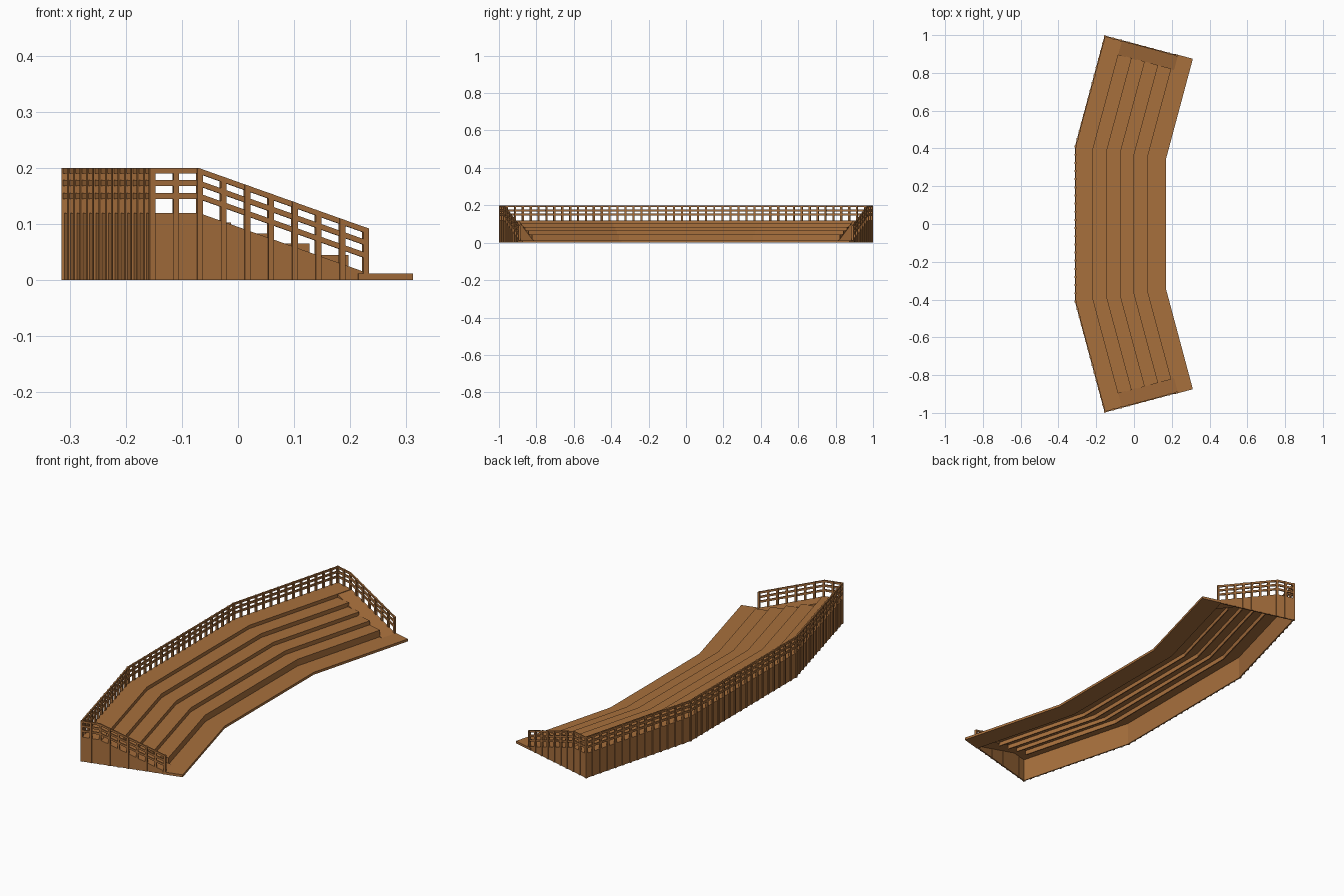
import bpy, bmesh, math

if "Cube" in bpy.data.objects:
    bpy.data.objects.remove(bpy.data.objects["Cube"])

A = math.radians(15)                # wing angle
TAN = math.tan(A / 2)
BACK, HALF, WING, DEPTH = -0.315, 0.41, 0.611, 0.485
UX, UY = math.sin(A), math.cos(A)   # direction along a wing
FLAT, LOW = 0.09, 0.404             # where the end slope starts and stops
AISLE = 0.08                        # width of the ramp at each end

wood = bpy.data.materials.new("brown_wood")
wood.diffuse_color = (0.39, 0.16, 0.046, 1)
wood.use_nodes = True
wood.node_tree.nodes["Principled BSDF"].inputs["Base Color"].default_value = wood.diffuse_color


def corner(side, s):
    """Mitred bend between middle and wing, s = distance from the back."""
    return BACK + s, side * (HALF - s * TAN)


def end(side, s, t):
    """Point on a wing, t = distance in from its outer end."""
    k = WING - t
    return (BACK + UX * k + UY * s, side * (HALF + UY * k - UX * s))


def loft(bm, rings):
    loops = [[bm.verts.new(p) for p in r] for r in rings]
    n = len(loops[0])
    for a, b in zip(loops, loops[1:]):
        for i in range(n):
            j = (i + 1) % n
            bm.faces.new((a[i], a[j], b[j], b[i]))
    bm.faces.new(loops[0])
    bm.faces.new(loops[-1])


def finish(name, bm):
    bmesh.ops.recalc_face_normals(bm, faces=bm.faces[:])
    me = bpy.data.meshes.new(name)
    bm.to_mesh(me)
    bm.free()
    me.materials.append(wood)
    bpy.context.collection.objects.link(bpy.data.objects.new(name, me))


def sweep(bm, s0, s1, z0, z1, inset):
    """Rectangular section swept along all three segments."""
    sec = [(s0, z0), (s1, z0), (s1, z1), (s0, z1)]
    loft(bm, [[(*f(s), z) for s, z in sec] for f in (
        lambda s: end(-1, s, inset), lambda s: corner(-1, s),
        lambda s: corner(1, s), lambda s: end(1, s, inset))])


def end_panel(bm, side, profile, t0, t1):
    """Upright profile in (s, z) given a thickness along the wing."""
    loft(bm, [[(*end(side, s, t), z) for s, z in profile] for t in (t0, t1)])


def slope(s, top, bottom):
    k = min(max((s - FLAT) / (LOW - FLAT), 0), 1)
    return top + (bottom - top) * k


# Upper deck and front base plate, full length
bm = bmesh.new()
sweep(bm, 0.004, 0.098, 0.112, 0.12, 0.004)
finish("upper_deck", bm)
bm = bmesh.new()
sweep(bm, 0.385, DEPTH, 0, 0.012, 0)
finish("base_plate", bm)

# Seating tiers: tread plus riser board
fronts = [0.098, 0.171, 0.243, 0.316, 0.388]
tops = [0.12, 0.103, 0.083, 0.065, 0.045]
bm = bmesh.new()
for i, (s, z) in enumerate(zip(fronts, tops)):
    if i:
        sweep(bm, fronts[i - 1] - 0.003, s, z - 0.006, z, AISLE)
    sweep(bm, s - 0.005, s, max(z - 0.045, 0.004), z - 0.0005, AISLE)
finish("seating_tiers", bm)

# Back wall
bm = bmesh.new()
sweep(bm, 0.004, 0.01, 0, 0.12, 0.004)
finish("back_wall", bm)

# End walls, ramps and stepped cheeks
walls, ramps, cheeks = bmesh.new(), bmesh.new(), bmesh.new()
for side in (-1, 1):
    end_panel(walls, side, [(0.004, 0), (LOW, 0), (LOW, 0.012), (FLAT, 0.12),
                            (0.004, 0.12)], 0.003, 0.009)
    end_panel(ramps, side, [(FLAT, 0.112), (LOW - 0.02, 0.01), (LOW, 0.012),
                            (FLAT, 0.12)], 0.004, AISLE + 0.004)
    for i in range(1, 5):
        a, b = fronts[i - 1], fronts[i]
        end_panel(cheeks, side, [(a, slope(a, 0.112, 0.008)),
                                 (b, slope(b, 0.112, 0.008)),
                                 (b, tops[i]), (a, tops[i])],
                  AISLE, AISLE + 0.004)
finish("end_wall", walls)
finish("end_ramp", ramps)
finish("tier_cheek", cheeks)

# Guard rails: level along the back, sloping down at both ends
bm = bmesh.new()
for z in (0.2, 0.178, 0.155):
    sweep(bm, 0.002, 0.008, z - 0.01, z, 0.002)
    for side in (-1, 1):
        d = z - 0.108
        end_panel(bm, side, [(0.002, z - 0.01), (FLAT, z - 0.01),
                             (LOW, d - 0.01), (LOW, d), (FLAT, z),
                             (0.002, z)], 0.002, 0.008)
finish("guard_rails", bm)

# Posts along the back and the ends
bm = bmesh.new()
for i in range(20):
    y = -HALF + 2 * HALF * i / 19
    loft(bm, [[(BACK + a, y + b, z) for a, b in
               ((0, -.005), (.01, -.005), (.01, .005), (0, .005))]
              for z in (0, 0.2)])
for side in (-1, 1):
    for i in range(1, 14):
        t = WING * i / 14
        loft(bm, [[(*end(side, s, t + d), z) for s, d in
                   ((0, -.005), (.01, -.005), (.01, .005), (0, .005))]
                  for z in (0, 0.2)])
    for i in range(10):
        s = 0.005 + i * 0.0438
        a, b = s - 0.005, s + 0.005
        end_panel(bm, side, [(a, 0), (b, 0), (b, slope(b, 0.2, 0.092)),
                             (a, slope(a, 0.2, 0.092))], 0, 0.01)
finish("rail_posts", bm)
